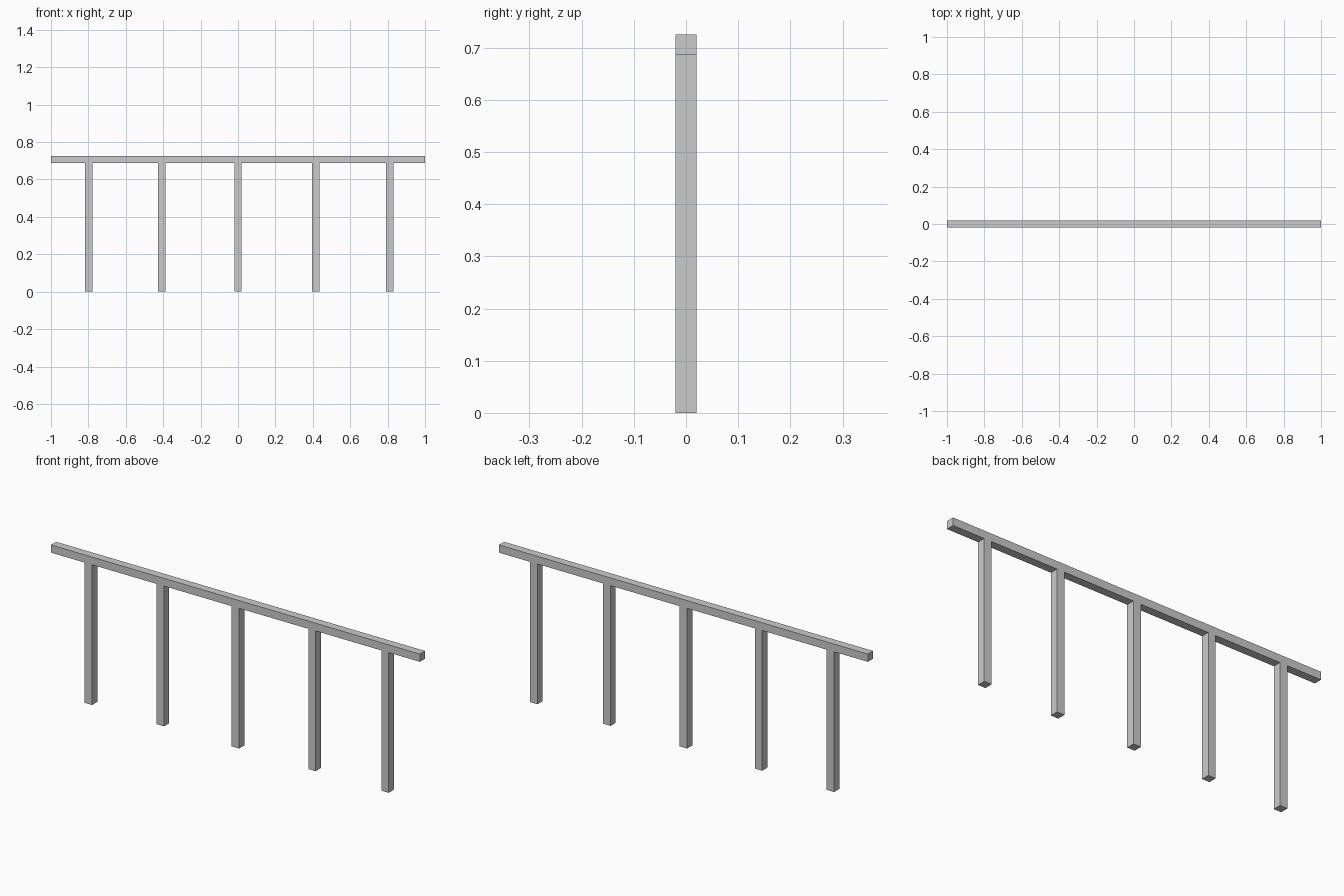
import bpy

if "Cube" in bpy.data.objects:
    bpy.data.objects.remove(bpy.data.objects["Cube"])

THICK = 0.04          # square section of rail and posts
TOP = 0.725           # overall height
RAIL_BOTTOM = 0.687


def box(name, x0, x1, z0, z1):
    bpy.ops.mesh.primitive_cube_add(size=1, location=((x0 + x1) / 2, 0, (z0 + z1) / 2))
    obj = bpy.context.object
    obj.name = name
    obj.scale = (x1 - x0, THICK, z1 - z0)
    bpy.ops.object.transform_apply(location=False, rotation=False, scale=True)
    return obj


# Long horizontal handrail
box("top_rail", -1, 1, RAIL_BOTTOM, TOP)

# Five upright posts, slightly unevenly spaced
for i, x in enumerate((-0.797, -0.407, 0.0, 0.415, 0.811), 1):
    box(f"post_{i}", x - THICK / 2, x + THICK / 2, 0, RAIL_BOTTOM)
